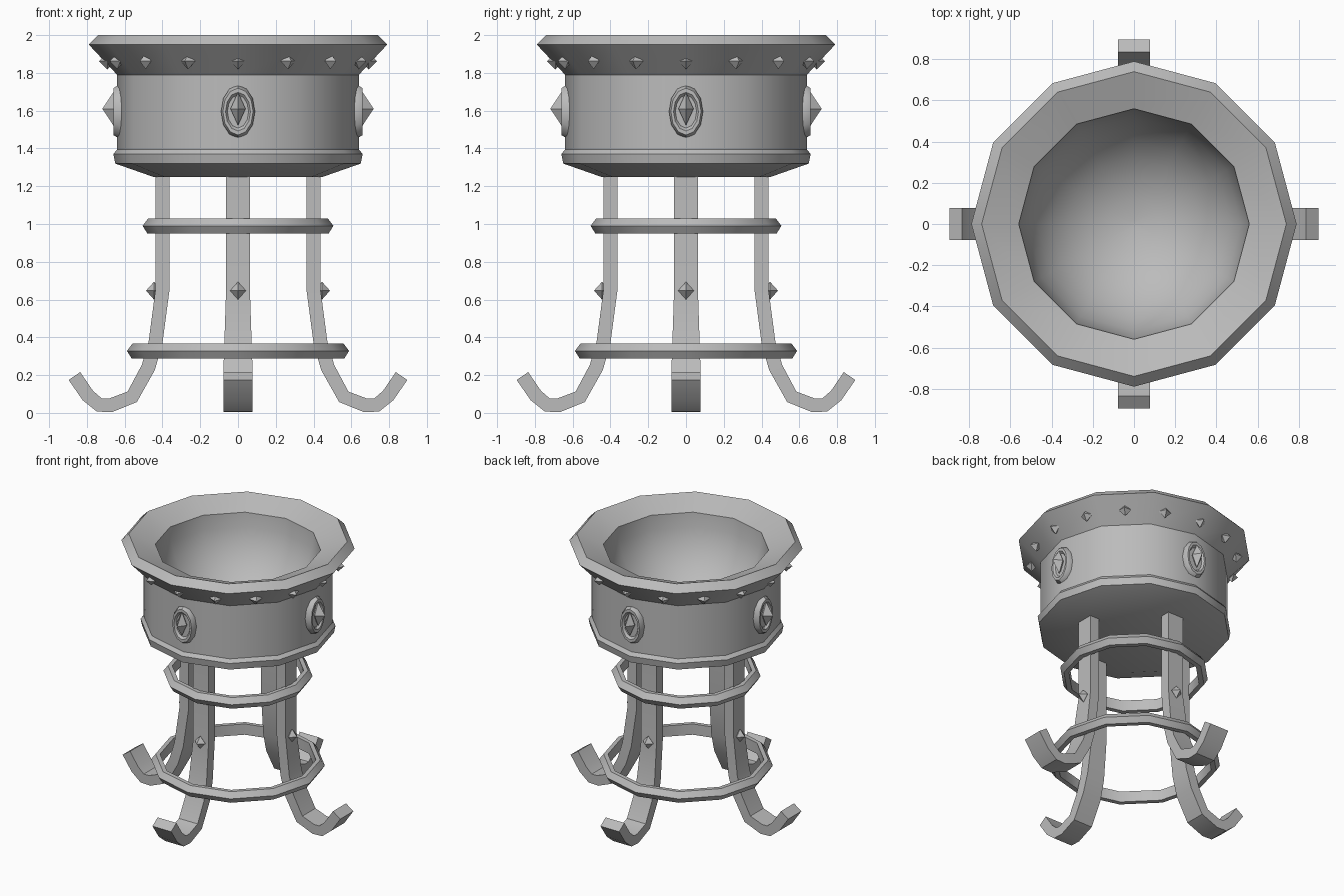
import bpy, bmesh
from math import pi, sin, cos, radians
from mathutils import Vector, Matrix

if "Cube" in bpy.data.objects:
    bpy.data.objects.remove(bpy.data.objects["Cube"], do_unlink=True)

GREY = (0.5, 0.5, 0.5, 1)
mat = bpy.data.materials.new("grey_metal")
mat.use_nodes = True
mat.diffuse_color = GREY
bsdf = next(n for n in mat.node_tree.nodes if n.type == 'BSDF_PRINCIPLED')
bsdf.inputs["Base Color"].default_value = GREY


def finish(name, bm, smooth=0):
    """Turn a bmesh into a named object with the metal material."""
    bmesh.ops.recalc_face_normals(bm, faces=bm.faces)
    mesh = bpy.data.meshes.new(name)
    bm.to_mesh(mesh)
    bm.free()
    mesh.materials.append(mat)
    ob = bpy.data.objects.new(name, mesh)
    bpy.context.collection.objects.link(ob)
    if smooth:
        bpy.ops.object.select_all(action='DESELECT')
        ob.select_set(True)
        bpy.context.view_layer.objects.active = ob
        bpy.ops.object.shade_smooth_by_angle(angle=radians(smooth))
    return ob


def lathe(bm, profile, sides=12, closed=False, matrix=Matrix()):
    """Spin (radius, height) points around z; open ends are capped."""
    rings = [[bm.verts.new(matrix @ Vector((r * cos(a), r * sin(a), z)))
              for a in (2 * pi * i / sides for i in range(sides))]
             for r, z in profile]
    pairs = list(zip(rings, rings[1:]))
    if closed:
        pairs.append((rings[-1], rings[0]))
    else:
        bm.faces.new(rings[0])
        bm.faces.new(rings[-1])
    for low, high in pairs:
        for i in range(sides):
            j = (i + 1) % sides
            bm.faces.new((low[i], low[j], high[j], high[i]))


def gem(bm, matrix, size):
    """Eight-sided stud, stretched by size along each axis."""
    m = matrix @ Matrix.Diagonal((*size, 1))
    x, nx, y, ny, z, nz = [bm.verts.new(m @ Vector(p)) for p in
                           ((1, 0, 0), (-1, 0, 0), (0, 1, 0),
                            (0, -1, 0), (0, 0, 1), (0, 0, -1))]
    for a, b in ((x, y), (y, nx), (nx, ny), (ny, x)):
        bm.faces.new((a, b, z))
        bm.faces.new((b, a, nz))


def around(count):
    return [Matrix.Rotation(2 * pi * i / count, 4, 'Z') for i in range(count)]


# Bowl with flared rim and rounded hollow
outer = [(0.45, 1.25), (0.65, 1.32), (0.66, 1.37), (0.64, 1.395),
         (0.64, 1.79), (0.79, 1.95), (0.74, 2.0)]
hollow = [(0.56 * cos(t), 1.93 - 0.56 * sin(t))
          for t in (radians(d) for d in range(0, 90, 11))]
bm = bmesh.new()
lathe(bm, outer + hollow)
finish("bowl", bm, 32)

# Two hoops around the legs
for name, r, z in (("upper_hoop", 0.505, 0.99), ("lower_hoop", 0.588, 0.328)):
    bm = bmesh.new()
    lathe(bm, [(r - 0.06, z - 0.04), (r - 0.025, z - 0.04), (r, z),
               (r - 0.03, z + 0.04), (r - 0.06, z + 0.04)], closed=True)
    finish(name, bm, 32)

# Curved legs: centre line in (outward, up), swept as a tapering bar
path = [Vector(p) for p in ((0.40, 1.3), (0.40, 0.65), (0.437, 0.37),
                            (0.475, 0.24), (0.56, 0.085), (0.675, 0.04),
                            (0.735, 0.042), (0.795, 0.092), (0.866, 0.195))]
for n, turn in enumerate(around(4)):
    bm = bmesh.new()
    sections = []
    for i, p in enumerate(path):
        d_in = (p - path[max(i - 1, 0)]).normalized()
        d_out = (path[min(i + 1, len(path) - 1)] - p).normalized()
        d = (d_in + d_out).normalized()
        side = Vector((-d.y, d.x)) * 0.037
        half = 0.063 + 0.014 * min(1, max(0, (0.65 - p.y) / 0.43))
        if i > 4:
            half = 0.077
        sections.append([bm.verts.new(turn @ Vector((q.x, w, q.y)))
                         for q, w in ((p + side, half), (p + side, -half),
                                      (p - side, -half), (p - side, half))])
    for a, b in zip(sections, sections[1:]):
        for i in range(4):
            j = (i + 1) % 4
            bm.faces.new((a[i], a[j], b[j], b[i]))
    bm.faces.new(sections[0])
    bm.faces.new(sections[-1])
    finish(f"leg_{n + 1}", bm, 25)

# Studs on the legs
bm = bmesh.new()
for turn in around(4):
    gem(bm, turn @ Matrix.Translation((0.445, 0, 0.647)), (0.042, 0.042, 0.047))
finish("leg_studs", bm)

# Studs under the rim
bm = bmesh.new()
for turn in around(16):
    gem(bm, turn @ Matrix.Translation((0.692, 0, 1.862)), (0.043, 0.043, 0.043))
finish("rim_studs", bm)

# Oval medallions with long gems
frames, gems = bmesh.new(), bmesh.new()
for turn in around(4):
    oval = (turn @ Matrix.Translation((0, 0, 1.595))
            @ Matrix.Rotation(pi / 2, 4, 'Y') @ Matrix.Diagonal((1.55, 1, 1, 1)))
    lathe(frames, [(0.09, 0.60), (0.09, 0.635), (0.08, 0.66), (0.066, 0.66),
                   (0.056, 0.645)], matrix=oval)
    gem(gems, turn @ Matrix.Translation((0.66, 0, 1.61)), (0.058, 0.04, 0.088))
finish("medallion_frames", frames, 32)
finish("medallion_gems", gems)
